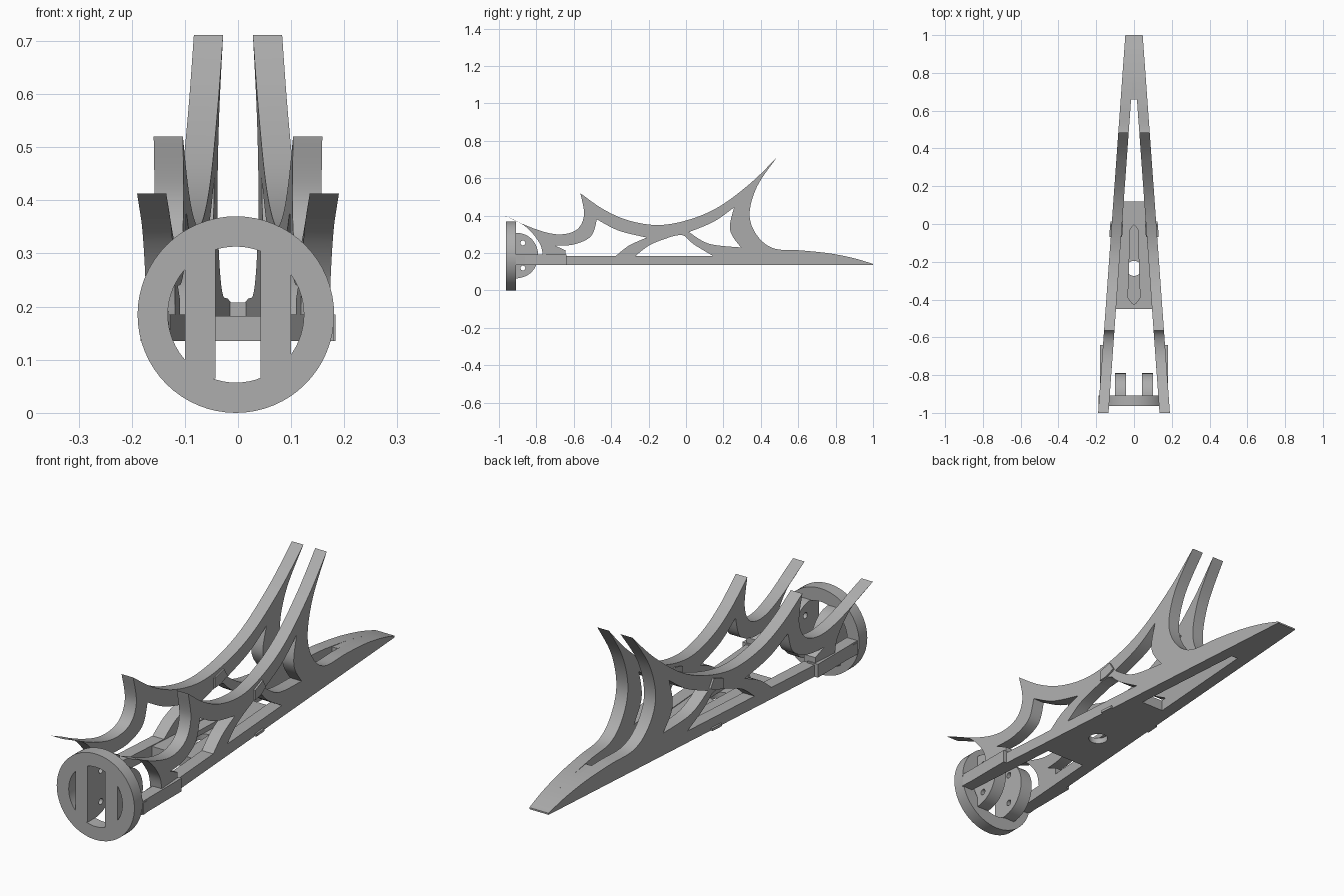
import bpy, bmesh, math

cube = bpy.data.objects.get("Cube")
if cube:
    bpy.data.objects.remove(cube, do_unlink=True)

GREY = (0.42, 0.42, 0.42, 1)
mat = bpy.data.materials.new("plain grey")
mat.use_nodes = True
mat.diffuse_color = GREY
mat.node_tree.nodes["Principled BSDF"].inputs["Base Color"].default_value = GREY


def smooth(points, steps=8):
    """Smooth curve through the given points."""
    p = [points[0]] + list(points) + [points[-1]]
    out = []
    for a, b, c, d in zip(p, p[1:], p[2:], p[3:]):
        for i in range(steps):
            t = i / steps
            out.append(tuple(
                b[k] + 0.5 * t * (c[k] - a[k]
                + t * (2 * a[k] - 5 * b[k] + 4 * c[k] - d[k]
                + t * (3 * (b[k] - c[k]) + d[k] - a[k]))) for k in (0, 1)))
    return out


def loop(*segments):
    """Closed outline made of smooth segments that meet at sharp corners."""
    pts = []
    for i, seg in enumerate(segments):
        nxt = segments[(i + 1) % len(segments)][0]
        pts += smooth(list(seg) + [nxt])
    return pts


def circle(cu, cv, r, n=48):
    return [(cu + r * math.cos(math.tau * i / n), cv + r * math.sin(math.tau * i / n))
            for i in range(n)]


def rect(u0, u1, v0, v1):
    return [(u0, v0), (u1, v0), (u1, v1), (u0, v1)]


def prism(name, loops, place):
    """Extrude an outline with holes, then put each point (u, v, w) in space."""
    cu = bpy.data.curves.new(name, 'CURVE')
    cu.dimensions = '2D'
    cu.fill_mode = 'BOTH'
    cu.extrude = 0.5
    for pts in loops:
        sp = cu.splines.new('POLY')
        sp.points.add(len(pts) - 1)
        for q, (u, v) in zip(sp.points, pts):
            q.co = (u, v, 0, 1)
        sp.use_cyclic_u = True
    tmp = bpy.data.objects.new(name + "_outline", cu)
    bpy.context.collection.objects.link(tmp)
    dg = bpy.context.evaluated_depsgraph_get()
    me = bpy.data.meshes.new_from_object(tmp.evaluated_get(dg))
    bpy.data.objects.remove(tmp, do_unlink=True)
    bm = bmesh.new()
    bm.from_mesh(me)
    bmesh.ops.remove_doubles(bm, verts=bm.verts, dist=1e-5)
    for v in bm.verts:
        v.co = place(v.co.x, v.co.y, v.co.z + 0.5)
    bmesh.ops.recalc_face_normals(bm, faces=bm.faces)
    bm.to_mesh(me)
    bm.free()
    me.name = name
    me.materials.clear()
    me.materials.append(mat)
    ob = bpy.data.objects.new(name, me)
    bpy.context.collection.objects.link(ob)
    bpy.ops.object.select_all(action='DESELECT')
    ob.select_set(True)
    bpy.context.view_layer.objects.active = ob
    bpy.ops.object.shade_smooth_by_angle(angle=math.radians(30))
    return ob


def slanted(side, t0, t1):
    """Place a side profile in a wall that converges towards the tail."""
    def place(y, z, w):
        outer = 0.19 - 0.072 * (y + 1)
        return (side * (outer - t0 - (t1 - t0) * w), y, z)
    return place


def across(x0, x1):
    return lambda y, z, w: (x0 + (x1 - x0) * w, y, z)


def upright(z0, z1):
    return lambda x, y, w: (x, y, z0 + (z1 - z0) * w)


# Side wall profile: bar, tail fin, tall rear horn, middle horn, front horn
LOW, TOP = 0.135, 0.185
tail_curve = [(1, 0.142), (0.9, 0.172), (0.77, 0.198), (0.62, 0.214)]
outline = loop(
    [(-0.905, LOW)], [(1, LOW)],
    tail_curve + [(0.47, 0.225), (0.38, 0.294), (0.34, 0.406), (0.38, 0.556)],
    [(0.485, 0.711), (0.35, 0.578), (0.18, 0.45), (0.02, 0.38),
     (-0.145, 0.35), (-0.305, 0.374), (-0.44, 0.433)],
    [(-0.565, 0.52), (-0.545, 0.406), (-0.583, 0.326), (-0.68, 0.3), (-0.81, 0.33)],
    [(-1, 0.413), (-0.866, 0.348), (-0.785, 0.257)],
    [(-0.765, TOP)], [(-0.905, TOP)])
front_gap = loop(
    [(-0.476, 0.38), (-0.36, 0.32)],
    [(-0.21, 0.283), (-0.305, 0.24)],
    [(-0.375, TOP)], [(-0.645, TOP)], [(-0.645, 0.215)],
    [(-0.7, 0.24), (-0.6, 0.246), (-0.508, 0.29)])
middle_gap = loop(
    [(-0.27, TOP), (-0.19, 0.245)],
    [(-0.075, 0.289), (-0.03, 0.297)],
    [(-0.005, 0.29), (0.043, 0.246)], [(0.144, TOP)])
rear_gap = loop(
    [(0.257, 0.444), (0.15, 0.369)],
    [(0.016, 0.312), (0.123, 0.25)],
    [(0.294, 0.23), (0.246, 0.295), (0.235, 0.353)])
clip = [(-0.068, 0.295), (-0.068, 0.338), (-0.01, 0.357), (0.012, 0.32), (-0.03, 0.3)]

for side, label in ((1, "left"), (-1, "right")):
    prism(label + "_side_wall", [outline, front_gap, middle_gap, rear_gap],
          slanted(side, 0, 0.055))
    prism(label + "_upper_clip", [clip], slanted(side, -0.008, 0.06))
    prism(label + "_lower_clip", [rect(-0.06, 0, LOW, 0.146)], slanted(side, -0.008, 0.03))
    # Thickened front end of the bar
    prism(label + "_front_block", [rect(-0.91, -0.64, LOW, 0.192)],
          across(side * 0.13, side * 0.18))
    # Half-round mounting bracket with two screw holes
    bracket = [(-0.963, 0.065), (-0.9, 0.065)]
    bracket += [(-0.9 + 0.11 * math.cos(a), 0.187 + 0.12 * math.sin(a))
                for a in (math.pi * (i / 24 - 0.5) for i in range(1, 24))]
    bracket += [(-0.9, 0.308), (-0.963, 0.308)]
    holes = [circle(-0.872, z, 0.013, 20) for z in (0.12, 0.254)]
    prism(label + "_bracket", [bracket] + holes, across(side * 0.042, side * 0.1))

# Solid tail between the walls
prism("tail_fill", [loop([(0.66, LOW)], [(1, LOW)], tail_curve[:3], [(0.66, 0.208)])],
      across(-0.03, 0.03))

# Floor plate: round hole below, long rounded pocket above
floor = [(-0.1, -0.45), (0.1, -0.45), (0.075, 0.12), (-0.075, 0.12)]
pocket = loop([(-0.032, -0.39), (0, -0.425)],
              [(0.032, -0.39)],
              [(0.02, -0.03), (0, -0.005)],
              [(-0.02, -0.03)])
prism("floor_lower", [floor, circle(0, -0.235, 0.04)], upright(LOW, 0.16))
prism("floor_upper", [floor, pocket], upright(0.16, 0.182))

# Front ring
prism("front_ring", [circle(-0.004, 0.185, 0.185, 64), circle(-0.004, 0.185, 0.128, 64)],
      lambda x, z, w: (x, -0.963 + 0.055 * w, z))
